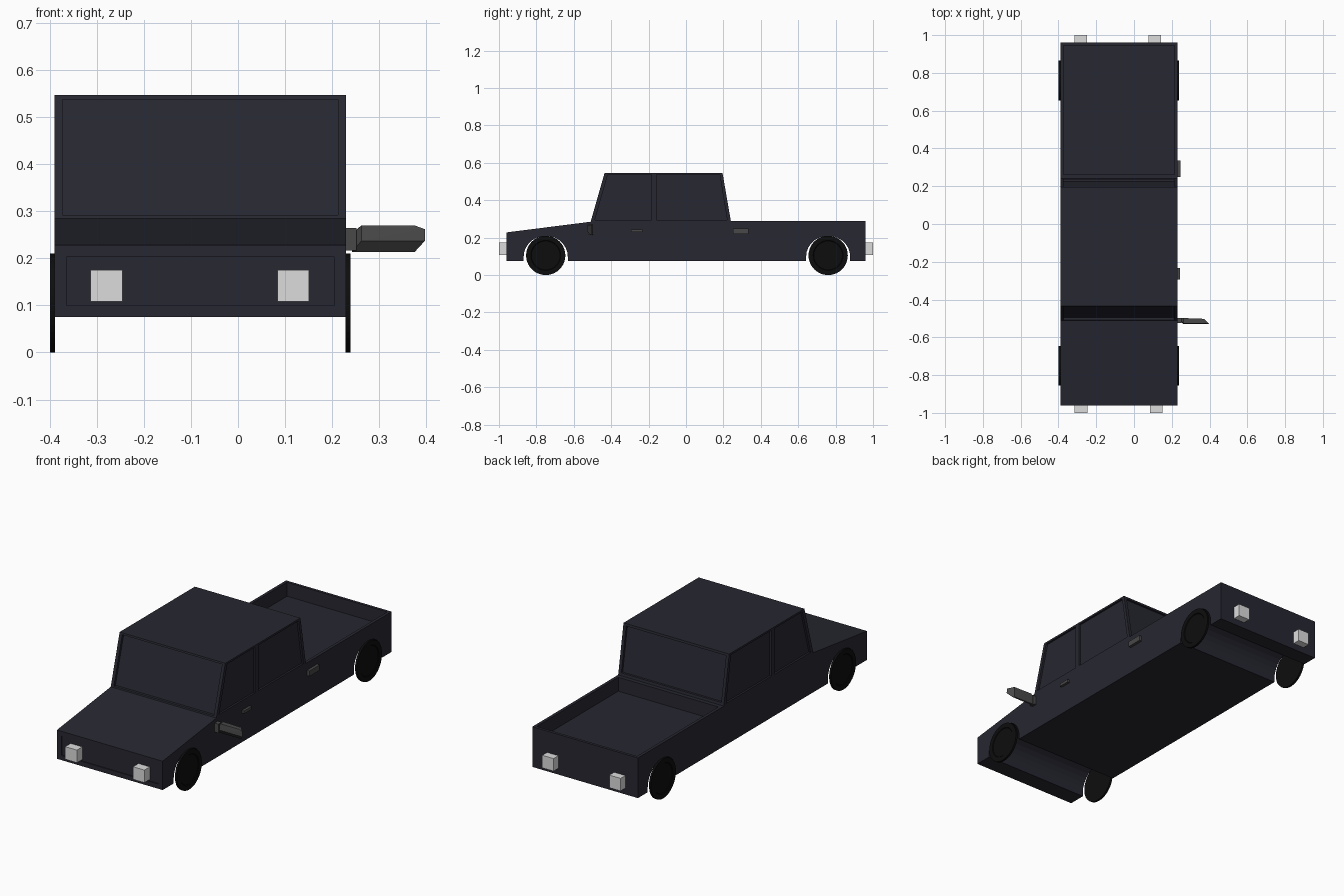
import bpy, bmesh, math
from mathutils import Matrix

if "Cube" in bpy.data.objects:
    bpy.data.objects.remove(bpy.data.objects["Cube"])

X0, X1 = -0.39, 0.23          # body sides
WHEEL_Y = (-0.75, 0.76)


def material(name, rgb):
    m = bpy.data.materials.new(name)
    m.diffuse_color = (*rgb, 1)
    m.use_nodes = True
    m.node_tree.nodes["Principled BSDF"].inputs["Base Color"].default_value = m.diffuse_color
    return m


NAVY = material("dark navy paint", (0.020, 0.020, 0.031))
BLACK = material("black rubber", (0.004, 0.004, 0.004))
GREY = material("dark grey trim", (0.065, 0.065, 0.065))
WHITE = material("pale lamp", (0.72, 0.72, 0.72))


def finish(bm, name, mat):
    bmesh.ops.recalc_face_normals(bm, faces=bm.faces[:])
    me = bpy.data.meshes.new(name)
    bm.to_mesh(me)
    bm.free()
    me.materials.append(mat)
    ob = bpy.data.objects.new(name, me)
    bpy.context.collection.objects.link(ob)
    return ob


def prism(bm, profile, xa, xb):
    """Extrude a (y, z) profile from xa to xb."""
    f = bm.faces.new([bm.verts.new((xa, y, z)) for y, z in profile])
    ext = bmesh.ops.extrude_face_region(bm, geom=[f])["geom"]
    bmesh.ops.translate(bm, vec=(xb - xa, 0, 0),
                        verts=[v for v in ext if isinstance(v, bmesh.types.BMVert)])


def rect(y0, y1, z0, z1):
    return [(y0, z0), (y1, z0), (y1, z1), (y0, z1)]


def box(name, xa, xb, y0, y1, z0, z1, mat):
    bm = bmesh.new()
    prism(bm, rect(y0, y1, z0, z1), xa, xb)
    return finish(bm, name, mat)


# Body: side profile with wheel arches running the full width
def arch(cy, n=14):
    pts = [(cy + 0.118 * math.cos(a), 0.098 + 0.112 * math.sin(a))
           for a in (math.pi * i / n for i in range(n + 1))]
    return [(cy + 0.118, 0.075)] + pts + [(cy - 0.118, 0.075)]


profile = [(-0.96, 0.075), (-0.96, 0.228), (-0.51, 0.285), (-0.435, 0.547),
           (0.195, 0.547), (0.24, 0.288), (0.96, 0.288), (0.96, 0.075)]
profile += arch(WHEEL_Y[1]) + arch(WHEEL_Y[0])
bm = bmesh.new()
prism(bm, profile, X0, X1)
body = finish(bm, "truck_body", NAVY)

# Recesses: load bed, grille, windscreen, rear window, side windows
bm = bmesh.new()
prism(bm, rect(0.262, 0.945, 0.214, 0.4), X0 + 0.016, X1 - 0.016)
prism(bm, rect(-1.0, -0.955, 0.10, 0.203), -0.365, 0.205)
prism(bm, [(-0.56, 0.292), (-0.494, 0.292), (-0.424, 0.538), (-0.49, 0.538)],
      X0 + 0.017, X1 - 0.017)
prism(bm, [(0.29, 0.302), (0.226, 0.302), (0.186, 0.535), (0.25, 0.535)],
      X0 + 0.017, X1 - 0.017)
for xa, xb in ((X0 - 0.05, X0 + 0.010), (X1 - 0.010, X1 + 0.05)):
    prism(bm, [(-0.487, 0.295), (-0.185, 0.295), (-0.185, 0.537), (-0.418, 0.537)], xa, xb)
    prism(bm, [(-0.158, 0.295), (0.220, 0.295), (0.180, 0.537), (-0.158, 0.537)], xa, xb)
cutter = finish(bm, "recess_cutter", NAVY)
cutter.hide_render = True
mod = body.modifiers.new("recesses", 'BOOLEAN')
mod.operation, mod.solver, mod.object = 'DIFFERENCE', 'EXACT', cutter
bpy.context.view_layer.objects.active = body
bpy.ops.object.modifier_apply(modifier=mod.name)
bpy.data.objects.remove(cutter)

# Wheels: thin discs with a shallow rim step on the outside
for end, cy in zip(("front", "rear"), WHEEL_Y):
    for side, x, s in (("left", X0 - 0.004, -1), ("right", X1 + 0.004, 1)):
        bm = bmesh.new()
        bmesh.ops.create_cone(bm, cap_ends=True, segments=40, radius1=0.105,
                              radius2=0.105, depth=0.011,
                              matrix=Matrix.Translation((x, cy, 0.105)) @
                              Matrix.Rotation(math.pi / 2, 4, 'Y'))
        bm.normal_update()
        cap = [f for f in bm.faces if f.normal.x * s > 0.9]
        bmesh.ops.inset_region(bm, faces=cap, thickness=0.025)
        bmesh.ops.inset_region(bm, faces=cap, thickness=0.003, depth=-0.003)
        finish(bm, f"{end}_{side}_wheel", BLACK)

# Lamps at both ends
for i, (xa, xb) in enumerate(((-0.314, -0.245), (0.084, 0.151))):
    box(f"headlight_{i}", xa, xb, -1.0, -0.95, 0.108, 0.175, WHITE)
for i, (xa, xb) in enumerate(((-0.316, -0.25), (0.077, 0.144))):
    box(f"tail_light_{i}", xa, xb, 0.955, 1.0, 0.108, 0.175, WHITE)

# Door handles on the right side
box("front_door_handle", X1 - 0.005, 0.243, -0.295, -0.233, 0.229, 0.244, GREY)
box("rear_door_handle", X1 - 0.005, 0.245, 0.25, 0.335, 0.220, 0.249, GREY)

# Door mirror on the right side: stalk and chamfered housing
box("mirror_stalk", X1 - 0.005, 0.252, -0.525, -0.497, 0.217, 0.264, GREY)
bm = bmesh.new()
for p in ((0.242, -0.510, 0.213), (0.262, -0.530, 0.237), (0.262, -0.526, 0.270),
          (0.242, -0.505, 0.250), (0.375, -0.510, 0.213), (0.397, -0.530, 0.237),
          (0.397, -0.528, 0.262), (0.375, -0.526, 0.270), (0.242, -0.498, 0.213),
          (0.242, -0.498, 0.252), (0.262, -0.498, 0.270), (0.370, -0.502, 0.213),
          (0.370, -0.502, 0.270)):
    bm.verts.new(p)
bmesh.ops.convex_hull(bm, input=bm.verts[:])
finish(bm, "mirror_housing", GREY)
